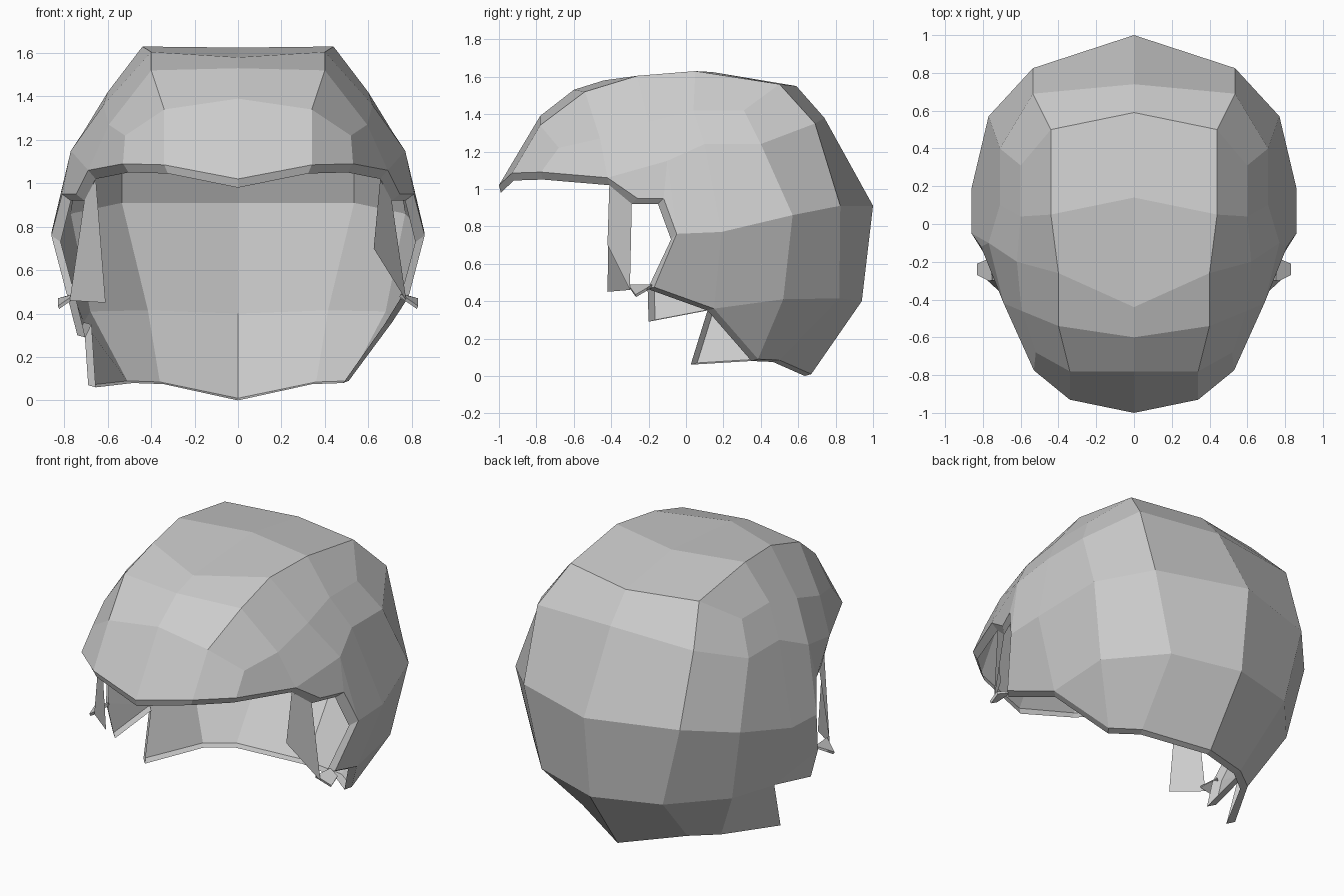
import bpy, bmesh
from mathutils import Vector

if "Cube" in bpy.data.objects:
    bpy.data.objects.remove(bpy.data.objects["Cube"])

# Profiles of the right half, front to back
ridge = [(0, -1, 1.02), (0, -.78, 1.39), (0, -.6, 1.53), (0, -.44, 1.58), (0, .14, 1.625),
         (0, .59, 1.55), (0, .74, 1.38), (0, 1, .91), (0, .94, .4), (0, .67, .01)]
crown = [(.34, -.93, 1.085), (.34, -.78, 1.34), (.4, -.54, 1.52), (.4, -.26, 1.605), (.44, .05, 1.63),
         (.44, .5, 1.56), (.535, .69, 1.35), (.535, .825, .91), (.415, .82, .415), (.36, .5, .085)]
temple = [(.52, -.68, 1.22), (.595, -.46, 1.27), (.62, -.2, 1.36), (.6, .04, 1.42), (.6, .31, 1.42)]
brow = [(.53, -.775, 1.09), (.69, -.42, 1.06), (.77, -.1, 1.15), (.71, .1, 1.24), (.71, .4, 1.24)]
belt = [(.86, -.05, .76), (.86, .19, .77), (.77, .57, .86)]
jaw = [(.785, -.17, .475), (.71, .15, .36), (.68, .52, .41)]
nape = (.51, .385, .09)
ear_top = (.81, -.12, .95)
panel_back = (.745, -.26, .95)


def make_sheet(name, polys, lip=False):
    """Single sheet from polygons, optionally with its free edges folded inward."""
    bm = bmesh.new()
    cache = {}

    def vert(p):
        p = tuple(p)
        if p not in cache:
            cache[p] = bm.verts.new(p)
        return cache[p]

    for pts in polys:
        f = bm.faces.new([vert(p) for p in pts])
        f.normal_update()
        if f.normal.dot(f.calc_center_median() - Vector((0, .05, .75))) < 0:
            f.normal_flip()
    if lip:
        rim = [e for e in bm.edges if e.is_boundary]
        new = bmesh.ops.extrude_edge_only(bm, edges=rim)["geom"]
        for v in new:
            if isinstance(v, bmesh.types.BMVert):
                z = v.co.z
                v.co.x *= .95
                if z > 1:        # fringe edge drops
                    v.co += Vector((0, .01, -.04))
                elif z > .5:     # ear opening
                    v.co += Vector((0, -.03, -.03))
                else:            # nape and jaw
                    v.co += Vector((0, -.035, -.01))
    me = bpy.data.meshes.new(name)
    bm.to_mesh(me)
    bm.free()
    ob = bpy.data.objects.new(name, me)
    bpy.context.collection.objects.link(ob)
    return ob


def strip(a, b):
    return [(a[i], a[i + 1], b[i + 1], b[i]) for i in range(len(a) - 1)]


def flip(polys):
    return [[(-x, y, z) for x, y, z in p] for p in polys]


# Crown, sides and back, shared by both halves
half = strip(ridge, crown)
half += strip(crown[1:7], temple + [brow[4]])
half += strip([crown[1]] + temple, [crown[0]] + brow)
half += strip(brow[2:] + [crown[6]], belt + [crown[7]])
half += strip(belt + [crown[7]], jaw + [crown[8]])
half += strip([jaw[2], crown[8]], [nape, crown[9]])
# Ear opening edges
half += [(brow[1], brow[2], ear_top, panel_back), (brow[2], belt[0], ear_top)]

# Cut-back jaw on the right, stepped locks on the left (drawn on +x, then flipped)
right = [(jaw[1], jaw[2], nape)]
left = [(jaw[1], jaw[2], nape, (.69, .06, .07)),
        (jaw[0], jaw[1], (.74, -.165, .3))]
make_sheet("hair_shell", half + right + flip(half + left), lip=True)

# Flat locks in front of the ears, hanging from the folded edge
top = [(.655, -.41, 1.02), (.708, -.29, .92), (.775, -.3, .46)]
make_sheet("right_front_lock", [top + [(.625, -.42, .7)]])
make_sheet("left_front_lock", flip([top + [(.61, -.42, .45)]]))

# Small tips joining lock and jaw below each ear
tip = [((.75, -.31, .49), (.83, -.27, .435), (.83, -.21, .47), (.76, -.18, .49))]
for name, polys in (("right_ear_tip", tip), ("left_ear_tip", flip(tip))):
    mod = make_sheet(name, polys).modifiers.new("thickness", 'SOLIDIFY')
    mod.thickness = .015
